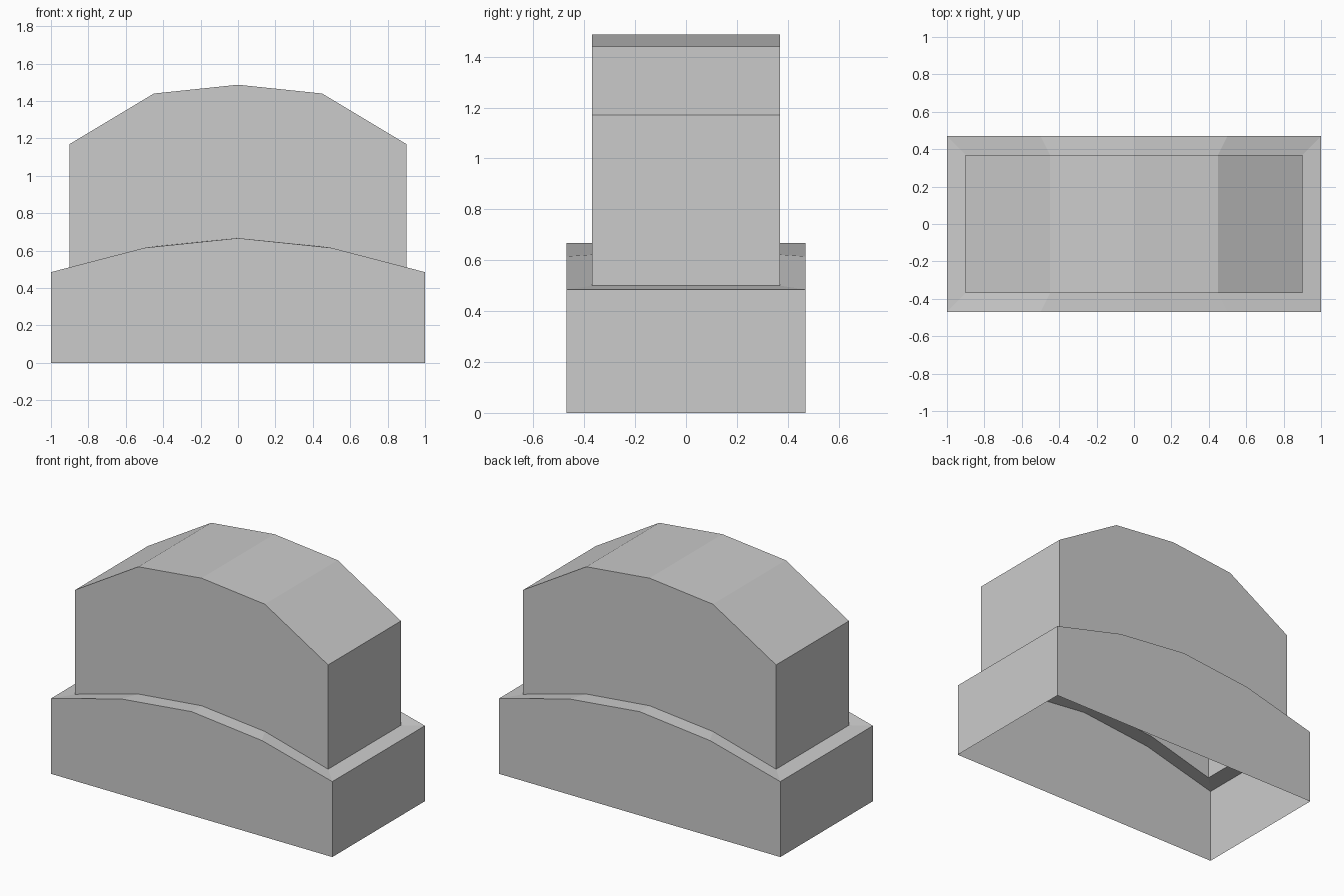
import bpy
import bmesh

cube = bpy.data.objects.get("Cube")
if cube:
    bpy.data.objects.remove(cube, do_unlink=True)

grey = bpy.data.materials.new("light_grey")
grey.use_nodes = True
colour = (0.6, 0.6, 0.6, 1)
grey.diffuse_color = colour
grey.node_tree.nodes["Principled BSDF"].inputs["Base Color"].default_value = colour


def ring(bm, half_x, half_y, end_z, mid_z, centre_z):
    """Rectangular loop whose long sides follow an arched height profile."""
    arch = [(-1, end_z), (-0.5, mid_z), (0, centre_z), (0.5, mid_z), (1, end_z)]
    front = [bm.verts.new((half_x * t, -half_y, z)) for t, z in arch]
    back = [bm.verts.new((half_x * t, half_y, z)) for t, z in reversed(arch)]
    return front + back


def make_shell(name, sections, roofed):
    """Join successive rings into walls, leaving the underside open."""
    bm = bmesh.new()
    rings = [ring(bm, *section) for section in sections]
    for low, high in zip(rings, rings[1:]):
        count = len(low)
        for i in range(count):
            j = (i + 1) % count
            bm.faces.new((low[i], low[j], high[j], high[i]))
    if roofed:
        top = rings[-1]
        for i in range(4):
            bm.faces.new((top[i], top[i + 1], top[-i - 2], top[-i - 1]))
    mesh = bpy.data.meshes.new(name)
    bm.to_mesh(mesh)
    bm.free()
    mesh.materials.append(grey)
    obj = bpy.data.objects.new(name, mesh)
    bpy.context.collection.objects.link(obj)
    return obj


# Sections: half length, half depth, then heights at end, quarter and centre
floor = (1.0, 0.47, 0, 0, 0)
shoulder = (1.0, 0.47, 0.485, 0.615, 0.667)
ledge = (0.9, 0.37, 0.5, 0.622, 0.667)
crown = (0.9, 0.37, 1.17, 1.44, 1.487)

# Wide open-bottomed base with its arched ledge
make_shell("lower_base", [floor, shoulder, ledge], False)

# Narrower upper body with a faceted arched roof
make_shell("upper_body", [ledge, crown], True)
